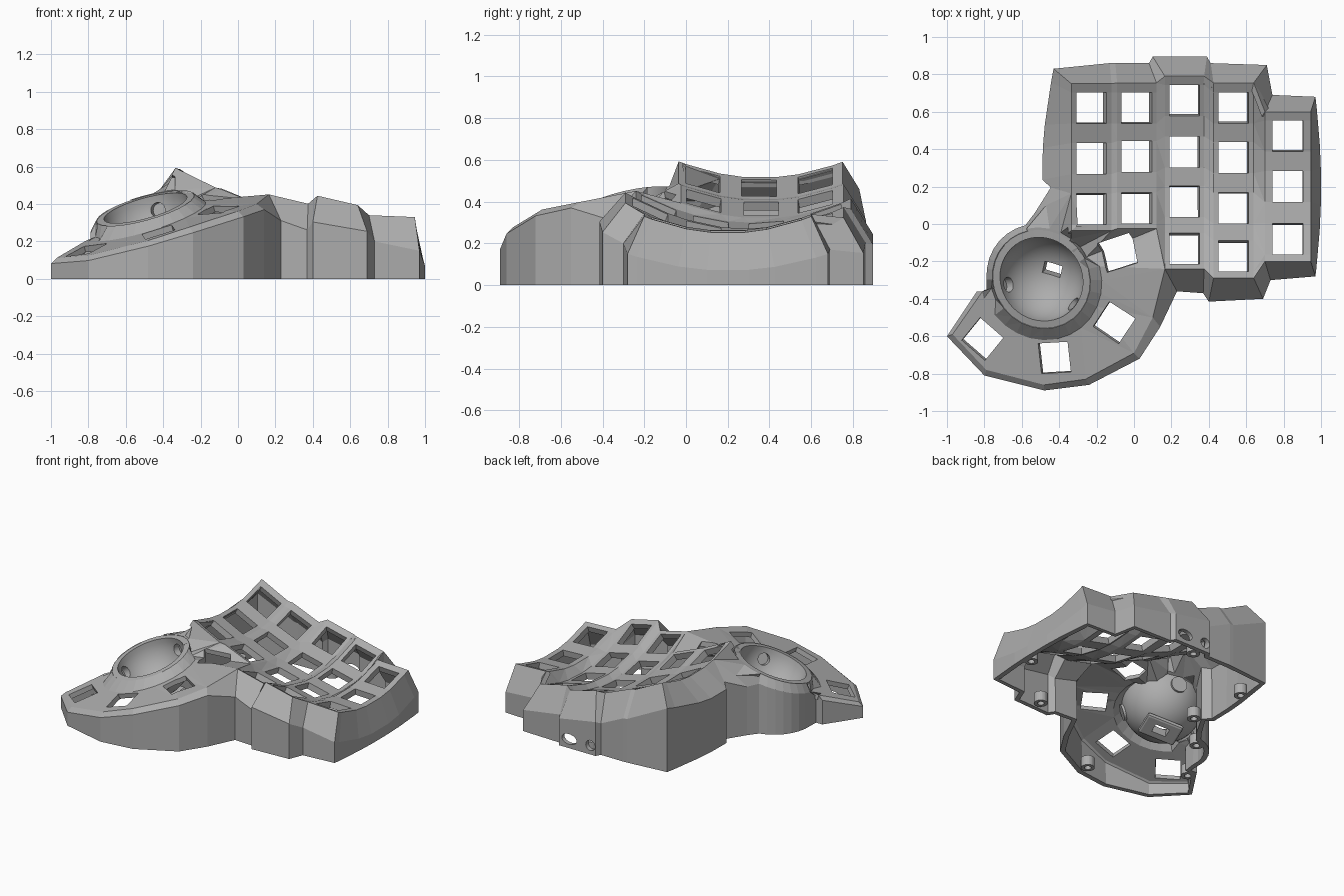
import bpy, bmesh, math
from mathutils import Vector, Matrix

if "Cube" in bpy.data.objects:
    bpy.data.objects.remove(bpy.data.objects["Cube"])

grey = bpy.data.materials.new("plain_grey")
grey.use_nodes = True
colour = (0.42, 0.42, 0.42, 1)
grey.diffuse_color = colour
grey.node_tree.nodes["Principled BSDF"].inputs["Base Color"].default_value = colour


def finish(name, bm):
    mesh = bpy.data.meshes.new(name)
    bm.to_mesh(mesh)
    bm.free()
    mesh.materials.append(grey)
    obj = bpy.data.objects.new(name, mesh)
    bpy.context.collection.objects.link(obj)
    return obj


def apply(obj, kind, **settings):
    mod = obj.modifiers.new(kind.lower(), kind)
    for key, value in settings.items():
        setattr(mod, key, value)
    bpy.ops.object.select_all(action="DESELECT")
    bpy.context.view_layer.objects.active = obj
    obj.select_set(True)
    bpy.ops.object.modifier_apply(modifier=mod.name)


def thicken(obj, depth):
    apply(obj, "SOLIDIFY", thickness=depth, offset=-1)


def cut(obj, cutters):
    for c in cutters:
        apply(obj, "BOOLEAN", operation="DIFFERENCE", solver="EXACT", object=c)


def box(name, place, size):
    bm = bmesh.new()
    bmesh.ops.create_cube(bm, size=1, matrix=place @ Matrix.Diagonal((*size, 1)))
    return finish(name, bm)


def rod(name, place, radius, depth, stretch=1):
    bm = bmesh.new()
    bmesh.ops.create_cone(bm, cap_ends=True, segments=24, radius1=radius, radius2=radius,
                          depth=depth, matrix=place @ Matrix.Diagonal((stretch, 1, 1, 1)))
    return finish(name, bm)


def aim(position, direction):
    turn = Vector((0, 0, 1)).rotation_difference(Vector(direction)).to_matrix().to_4x4()
    return Matrix.Translation(position) @ turn


def add_face(bm, points):
    face = bm.faces.new([bm.verts.new(p) for p in points])
    face.normal_update()
    return face


def stitch(bm, a, b):
    """Fill between two chains of (parameter, point)."""
    i = j = 0
    while i < len(a) - 1 or j < len(b) - 1:
        if j == len(b) - 1 or (i < len(a) - 1 and a[i + 1][0] <= b[j + 1][0]):
            add_face(bm, (a[i][1], a[i + 1][1], b[j][1]))
            i += 1
        else:
            add_face(bm, (a[i][1], b[j + 1][1], b[j][1]))
            j += 1


def plate(name, bm, depth):
    for face in bm.faces:
        if face.normal.z < 0:
            face.normal_flip()
    bmesh.ops.remove_doubles(bm, verts=bm.verts, dist=0.0005)
    bmesh.ops.dissolve_degenerate(bm, edges=bm.edges, dist=0.0005)
    obj = finish(name, bm)
    thicken(obj, depth)
    return obj


# Key columns: x range, z range, y of lowest point, y range, key centres
columns = [
    (-.335, -.12, .515, .41, .36, -.035, .75, (.08, .35, .62)),
    (-.09, .12, .405, .32, .36, -.025, .755, (.085, .36, .62)),
    (.165, .375, .30, .25, .31, -.24, .79, (-.13, .12, .385, .66)),
    (.425, .64, .27, .22, .30, -.29, .755, (-.17, .085, .355, .62)),
    (.70, .945, .26, .25, .20, -.2, .6, (-.08, .2, .47)),
]
bm = bmesh.new()
left, right = [], []
for x0, x1, z0, z1, low, y0, y1, keys in columns:
    mid = (x0 + x1) / 2
    xs = (x0, mid - .081, mid + .081, x1)
    ys = [y0] + [k + s for k in keys for s in (-.083, .083)] + [y1]
    grid = [[Vector((x, y, z0 + (z1 - z0) * (x - x0) / (x1 - x0) + .5 * (y - low) ** 2))
             for y in ys] for x in xs]
    for i in range(3):
        for j in range(len(ys) - 1):
            if not (i == 1 and j % 2):
                add_face(bm, (grid[i][j], grid[i + 1][j], grid[i + 1][j + 1], grid[i][j + 1]))
    left.append(grid[0])
    right.append(grid[3])
for a, b in zip(right, left[1:]):
    stitch(bm, [(p.y, p) for p in a], [(p.y, p) for p in b])
plate("key_plate", bm, .045)

# Ball socket frame
centre = Vector((-.495, -.295, .378))
axis = Vector((-.28, -.25, 1)).normalized()
socket = aim(centre, axis)


def rim(angle, radius=.272):
    a = math.radians(angle)
    return socket @ Vector((radius * math.cos(a), radius * math.sin(a), 0))


def thumb_point(x, y):
    cap = .46 + .2 * min(0, y + .2)
    return Vector((x, y, min(cap, .25 + .3 * (x + .425) + .2 * (y + .715))))


def collar(angle):
    if angle > 400:
        return rim(angle, .285)
    p = rim(angle, .335 if 215 < angle < 385 else .285)
    return thumb_point(p.x, p.y)


# Thumb plate fanned around the socket
thumb_edge = [thumb_point(*p) for p in ((-.81, -.36), (-.97, -.59), (-.79, -.78), (-.48, -.86),
                                        (-.26, -.83), (0, -.69), (.1, -.5))]
saddle = Vector((-.47, .1, .43))
outer = thumb_edge + [left[2][0], right[1][0], left[1][0], right[0][0], *left[0][:3], saddle]
outer = [(math.degrees(math.atan2(p.y - centre.y, p.x - centre.x)) + 360, p) for p in outer]
angles = [192 + 13 * i for i in range(22)]
inner = [(a, collar(a)) for a in angles]
bm = bmesh.new()
stitch(bm, [(a, rim(a)) for a in angles], inner)
stitch(bm, inner, outer)
thumb_plate = plate("thumb_plate", bm, .035)
cutters = []
for x, y, turn in ((-.81, -.615, 50), (-.425, -.715, 5), (-.11, -.53, 56), (-.095, -.16, 17)):
    place = aim(thumb_point(x, y), (-.28, -.2, 1)) @ Matrix.Rotation(math.radians(turn), 4, "Z")
    cutters.append(box("thumb_hole_cutter", place, (.165, .165, .3)))
cut(thumb_plate, cutters)

# Outer wall: (edge point, footprint, bevel drop), counter-clockwise
wall = [(p, (1 - .03 * ((p.y - .2) / .4) ** 2, .2 + 1.2 * (p.y - .2)), .18) for p in right[4]]
back = [(left[4], .74, .69), (right[3], .71, .85), (left[3], .41, .86), (right[2], .39, .895),
        (left[2], .1, .895), (right[1], .08, .86), (left[1], -.1, .862), (right[0], -.13, .86)]
wall += [(chain[-1], (x, y), .17) for chain, x, y in back]
for p in reversed(left[0][3:]):
    bend = max(0, (p.y - .35) / .4) ** 2
    wall.append((p, (-.49 + .06 * bend, p.y - .03 + .11 * bend), .13))
wall += [(left[0][2], (-.445, .195), .12), (saddle, (-.53, .06), .08)]
for a in range(105, 193, 11):
    p = rim(a)
    f = centre + (p - centre) * 1.12
    wall.append((p, (f.x, f.y), .06))
wall.append((collar(192), (-.79, -.36), .03))
feet = ((-.84, -.36), (-1, -.6), (-.8, -.81), (-.48, -.89), (-.24, -.86), (.03, -.72), (.14, -.55))
wall += [(p, f, .03) for p, f in zip(thumb_edge, feet)]
front = [(left[2], .23, -.36), (right[2], .37, -.37), (left[3], .4, -.415),
         (right[3], .69, -.4), (left[4], .73, -.3)]
wall += [(chain[0], (x, y), .14) for chain, x, y in front]
bm = bmesh.new()
rings = [[bm.verts.new((*f, 0)) for p, f, d in wall],
         [bm.verts.new((*f, p.z - d)) for p, f, d in wall],
         [bm.verts.new(p) for p, f, d in wall]]
for low, high in zip(rings, rings[1:]):
    for i in range(len(wall)):
        k = (i + 1) % len(wall)
        bm.faces.new((low[i], low[k], high[k], high[i]))
outer_wall = finish("outer_wall", bm)
thicken(outer_wall, .035)

# Cable openings in the back
ports = [rod("port_cutter", aim((x, .88, .065), (0, 1, 0)), .037, .2, s)
         for x, s in ((.31, 1.6), (.14, 1))]
cut(outer_wall, ports)

# Bowl that holds the ball
bm = bmesh.new()
bmesh.ops.create_uvsphere(bm, u_segments=48, v_segments=24, radius=.23)
bmesh.ops.delete(bm, geom=[v for v in bm.verts if v.co.z > .001], context="VERTS")
bmesh.ops.reverse_faces(bm, faces=bm.faces)
bmesh.ops.transform(bm, matrix=socket, verts=bm.verts)
bowl = finish("ball_socket", bm)
thicken(bowl, .042)

# Sensor mount under the bowl and bearing housings around it
spin = Matrix.Rotation(math.radians(-15), 4, "Z")
sensor_cutter = box("sensor_cutter", socket @ Matrix.Translation((0, 0, -.25)) @ spin, (.1, .065, .2))
mount = box("sensor_mount", socket @ Matrix.Translation((0, 0, -.275)) @ spin, (.26, .17, .035))
apply(mount, "BEVEL", width=.015, segments=2)
cut(mount, [sensor_cutter])
bearings = []
for n, a in enumerate((195, 315, 75)):
    a, e = math.radians(a), math.radians(-20)
    d = socket.to_3x3() @ Vector((math.cos(a) * math.cos(e), math.sin(a) * math.cos(e), math.sin(e)))
    hole = rod("bearing_cutter", aim(centre + d * .23, d), .04, .08)
    housing = rod(f"bearing_housing_{n + 1}", aim(centre + d * .262, d), .055, .04)
    cut(housing, [hole])
    bearings.append(hole)
cut(bowl, [sensor_cutter] + bearings)

# Screw posts inside the base
post_cutters = []
for n, (x, y) in enumerate(((.93, .06), (.53, -.32), (-.25, -.77), (-.82, -.43),
                            (-.41, .6), (.18, .82), (-.37, .17), (-.61, -.09))):
    post = rod(f"screw_post_{n + 1}", Matrix.Translation((x, y, .035)), .045, .07)
    hole = rod("post_cutter", Matrix.Translation((x, y, .015)), .022, .09)
    cut(post, [hole])
    post_cutters.append(hole)

for c in cutters + ports + bearings + post_cutters + [sensor_cutter]:
    bpy.data.objects.remove(c)
bpy.ops.object.select_all(action="DESELECT")
bpy.context.view_layer.objects.active = bowl
bowl.select_set(True)
bpy.ops.object.shade_smooth_by_angle(angle=math.radians(35))
